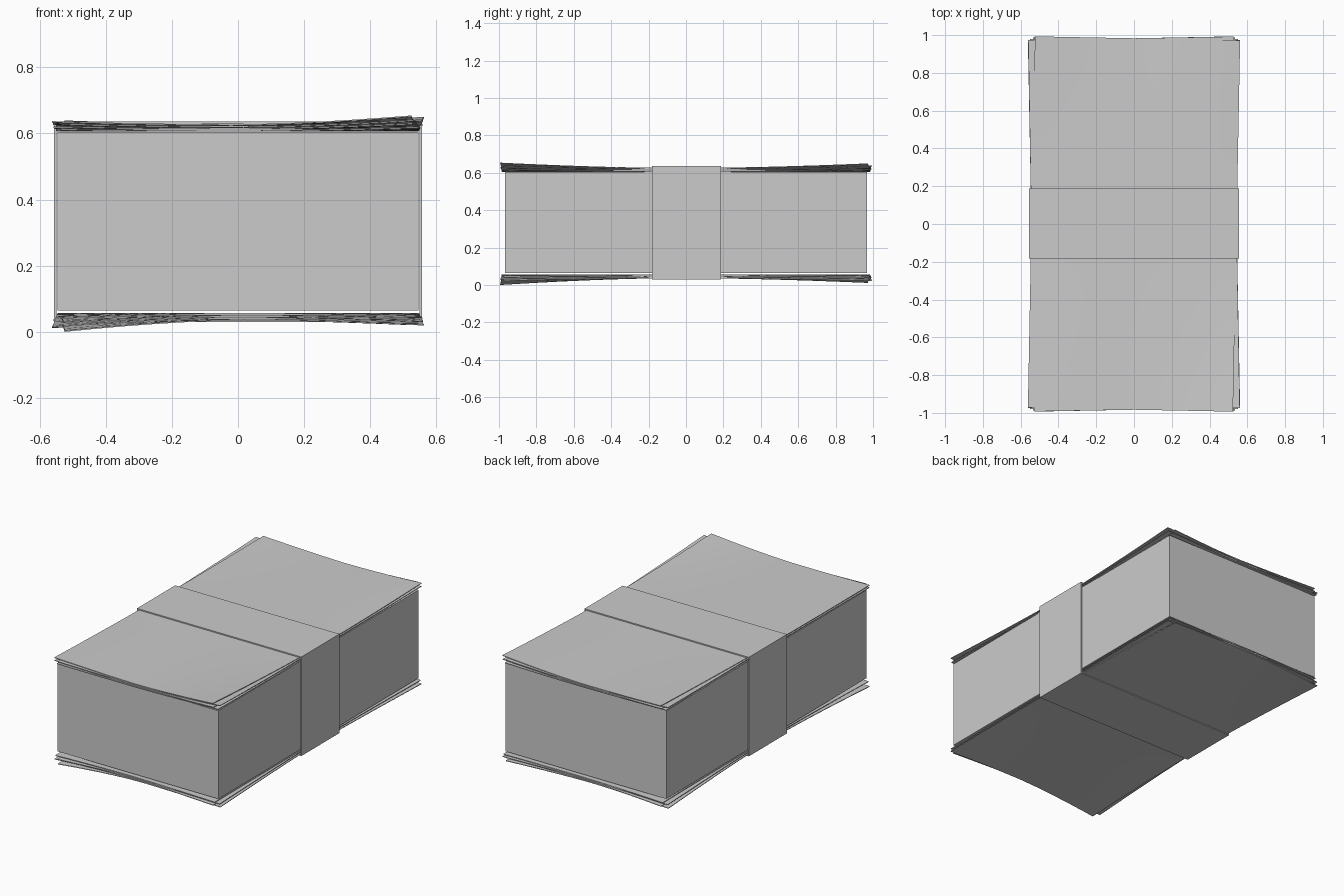
import bpy, bmesh, math

if "Cube" in bpy.data.objects:
    bpy.data.objects.remove(bpy.data.objects["Cube"])


def make_object(name, bm):
    bmesh.ops.recalc_face_normals(bm, faces=bm.faces)
    mesh = bpy.data.meshes.new(name)
    bm.to_mesh(mesh)
    bm.free()
    ob = bpy.data.objects.new(name, mesh)
    bpy.context.collection.objects.link(ob)
    return ob


def box(name, lo, hi):
    bm = bmesh.new()
    bmesh.ops.create_cube(bm, size=1)
    for v in bm.verts:
        v.co = [(a + b) / 2 + c * (b - a) for a, b, c in zip(lo, hi, v.co)]
    return make_object(name, bm)


def sheet(name, z, angle, lifts, side, thick=0.004):
    """Thin paper; lifts = corner curl at front-left, front-right, back-left, back-right."""
    half_x, half_y, nx, ny = 0.543, 0.983, 12, 20
    bm = bmesh.new()
    bmesh.ops.create_grid(bm, x_segments=nx, y_segments=ny, size=1)
    c, s = math.cos(math.radians(angle)), math.sin(math.radians(angle))
    for v in bm.verts:
        u, w = v.co.x, v.co.y
        lift = lifts[(2 if w > 0 else 0) + (1 if u > 0 else 0)]
        curl = lift * abs(u) ** 1.6 * max(0, (abs(w) - 0.15) / 0.85) ** 1.5
        x, y = u * half_x, w * half_y
        v.co = (x * c - y * s, x * s + y * c, z + side * curl)
    # give the paper its thickness
    ext = bmesh.ops.extrude_face_region(bm, geom=bm.faces[:])
    for v in ext["geom"]:
        if isinstance(v, bmesh.types.BMVert):
            v.co.z += side * thick
    ob = make_object(name, bm)
    for p in ob.data.polygons:
        p.use_smooth = abs(p.normal.z) > 0.7
    ob.data.set_sharp_from_angle(angle=math.radians(30))
    return ob


# solid block of stacked paper
box("paper_block", (-0.545, -0.968, 0.065), (0.545, 0.968, 0.604))

# loose curled sheets above and below
angles = (0.5, -0.9, 1.0, -1.1)
for i, a in enumerate(angles):
    k = 0.4 + 0.2 * i
    sheet(f"top_sheet_{i + 1}", 0.605 + 0.006 * i, a,
          [l * k for l in (0.010, 0.027, 0.012, 0.023)], 1)
    sheet(f"bottom_sheet_{i + 1}", 0.057 - 0.006 * i, -a,
          [l * k for l in (0.035, 0.016, 0.024, 0.015)], -1)

# paper band wrapped round the middle
profile = [(-0.556, 0.03), (0.556, 0.03), (0.556, 0.636), (-0.556, 0.636)]
bm = bmesh.new()
rings = [[bm.verts.new((x, y, z)) for x, z in profile] for y in (-0.182, 0.187)]
for i in range(4):
    j = (i + 1) % 4
    bm.faces.new((rings[0][i], rings[0][j], rings[1][j], rings[1][i]))
band = make_object("paper_band", bm)
mod = band.modifiers.new("thickness", "SOLIDIFY")
mod.thickness = 0.007
mod.offset = -1
mod.use_even_offset = True
